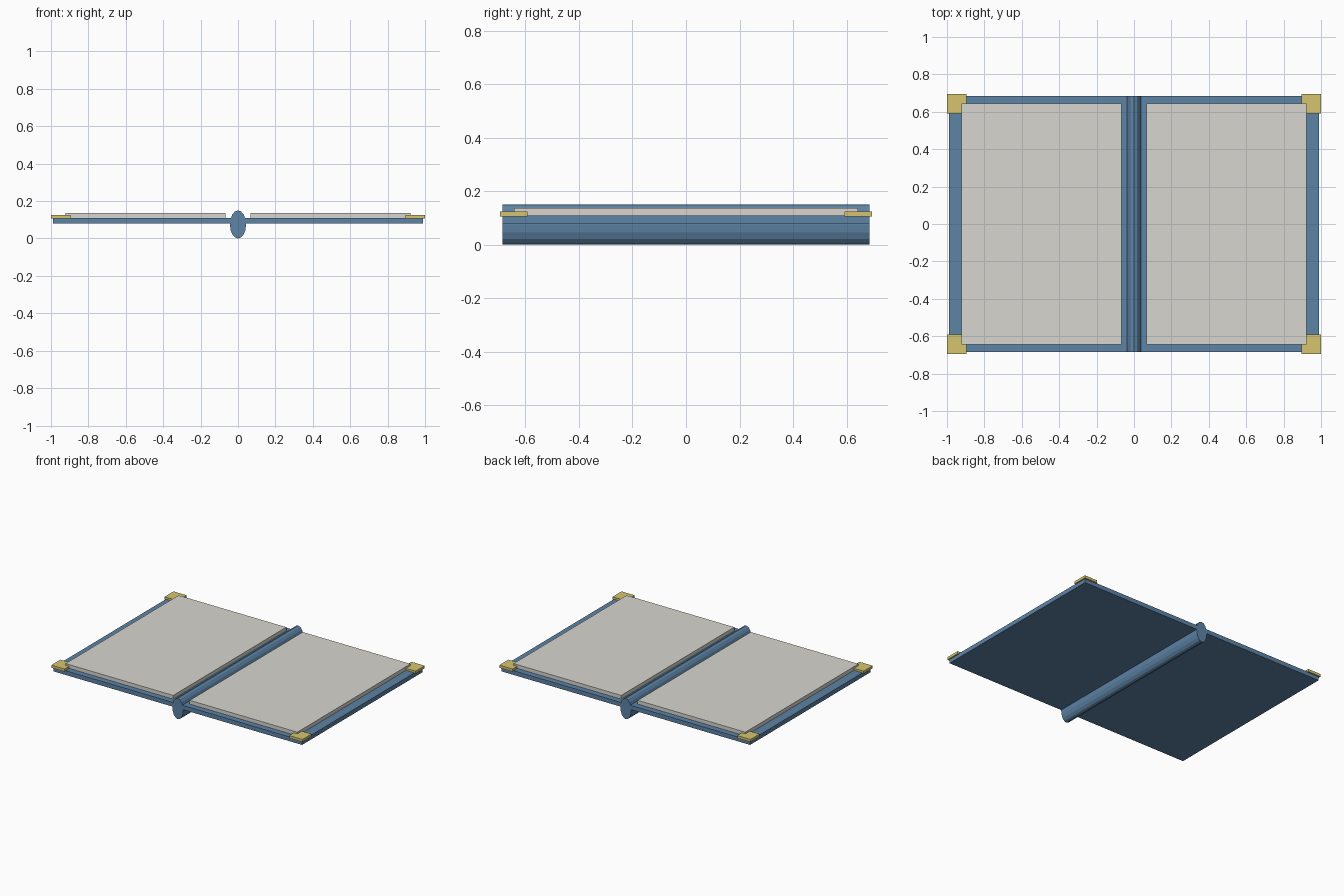
import bpy
import math

if "Cube" in bpy.data.objects:
    bpy.data.objects.remove(bpy.data.objects["Cube"])


def material(name, color):
    m = bpy.data.materials.new(name)
    m.diffuse_color = (*color, 1)
    m.use_nodes = True
    m.node_tree.nodes["Principled BSDF"].inputs["Base Color"].default_value = m.diffuse_color
    return m


blue = material("cover_blue", (0.11, 0.23, 0.38))
cream = material("page_cream", (0.68, 0.67, 0.63))
gold = material("corner_gold", (0.67, 0.56, 0.16))


def box(name, x, y, z, mat):
    """Box from (min, max) ranges on each axis."""
    ranges = (x, y, z)
    bpy.ops.mesh.primitive_cube_add(size=1, location=[sum(r) / 2 for r in ranges])
    ob = bpy.context.object
    ob.name = name
    ob.scale = [abs(r[1] - r[0]) for r in ranges]
    bpy.ops.object.transform_apply(location=False, rotation=False, scale=True)
    ob.data.materials.append(mat)
    return ob


# Spine: faceted oval rod lying along y
bpy.ops.mesh.primitive_cylinder_add(vertices=16, radius=1, depth=1.37,
                                    location=(0, 0, 0.075),
                                    rotation=(math.pi / 2, 0, 0))
spine = bpy.context.object
spine.name = "spine"
spine.scale = (0.043, 0.075, 1)
bpy.ops.object.transform_apply(location=False, rotation=True, scale=True)
spine.data.materials.append(blue)

for side, s in (("left", -1), ("right", 1)):
    # Cover board and page block of each half
    box(f"{side}_cover", (0, s * 0.99), (-0.685, 0.685), (0.079, 0.11), blue)
    box(f"{side}_pages", (s * 0.066, s * 0.923), (-0.643, 0.643), (0.108, 0.137), cream)
    # Metal corner caps
    for end, t in (("front", -1), ("back", 1)):
        box(f"{end}_{side}_corner", (s * 0.895, s * 1.0),
            (t * 0.592, t * 0.695), (0.106, 0.125), gold)
